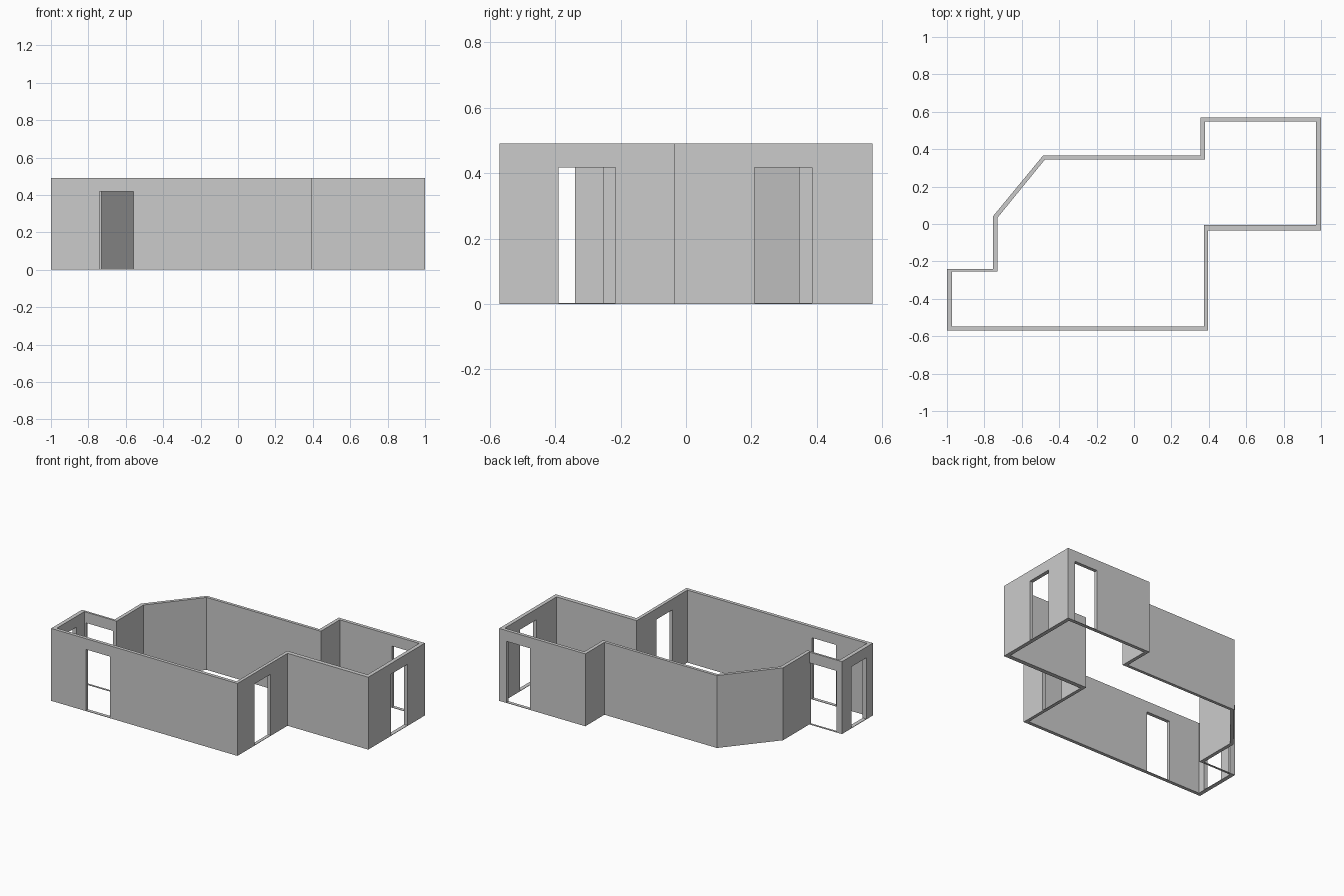
import bpy, bmesh

if "Cube" in bpy.data.objects:
    bpy.data.objects.remove(bpy.data.objects["Cube"])

WALL_H = 0.49
DOOR_H = 0.417
SILL = 0.003

# outer and inner floor-plan outlines, matching corner by corner
outer = [(-1, -0.57), (0.395, -0.57), (0.395, -0.035), (1, -0.035), (1, 0.57),
         (0.355, 0.57), (0.355, 0.365), (-0.487, 0.365), (-0.755, 0.04),
         (-0.755, -0.24), (-1, -0.24)]
inner = [(-0.973, -0.547), (0.373, -0.547), (0.373, -0.006), (0.974, -0.006), (0.974, 0.547),
         (0.379, 0.547), (0.379, 0.345), (-0.476, 0.345), (-0.731, 0.032),
         (-0.731, -0.254), (-0.973, -0.254)]

# door openings: x range, y range
doors = {
    "front_door": (-0.74, -0.56, -0.65, -0.5),
    "side_door": (0.32, 0.45, -0.39, -0.215),
    "right_door": (0.92, 1.06, 0.21, 0.385),
    "back_door": (0.77, 0.945, 0.5, 0.63),
    "left_door": (-1.06, -0.94, -0.5, -0.34),
    "nook_door": (-0.96, -0.758, -0.3, -0.2),
}


def make_object(name, bm):
    bmesh.ops.recalc_face_normals(bm, faces=bm.faces)
    mesh = bpy.data.meshes.new(name)
    bm.to_mesh(mesh)
    bm.free()
    obj = bpy.data.objects.new(name, mesh)
    bpy.context.collection.objects.link(obj)
    return obj


# continuous wall ring
bm = bmesh.new()
loops = [[bm.verts.new((x, y, z)) for x, y in plan]
         for plan, z in ((outer, 0), (outer, WALL_H), (inner, WALL_H), (inner, 0))]
n = len(outer)
for k in range(4):
    a, b = loops[k], loops[(k + 1) % 4]
    for i in range(n):
        j = (i + 1) % n
        bm.faces.new((a[i], a[j], b[j], b[i]))
walls = make_object("walls", bm)

# cut the doorways, leaving a thin threshold strip
bpy.context.view_layer.objects.active = walls
for name, (x0, x1, y0, y1) in doors.items():
    bm = bmesh.new()
    bmesh.ops.create_cube(bm, size=1)
    for v in bm.verts:
        v.co = (x1 if v.co.x > 0 else x0,
                y1 if v.co.y > 0 else y0,
                DOOR_H if v.co.z > 0 else SILL)
    cutter = make_object(name + "_cutter", bm)
    cutter.hide_render = True
    mod = walls.modifiers.new(name, "BOOLEAN")
    mod.operation = "DIFFERENCE"
    mod.solver = "EXACT"
    mod.object = cutter
    bpy.ops.object.modifier_apply(modifier=mod.name)
    bpy.data.objects.remove(cutter)
